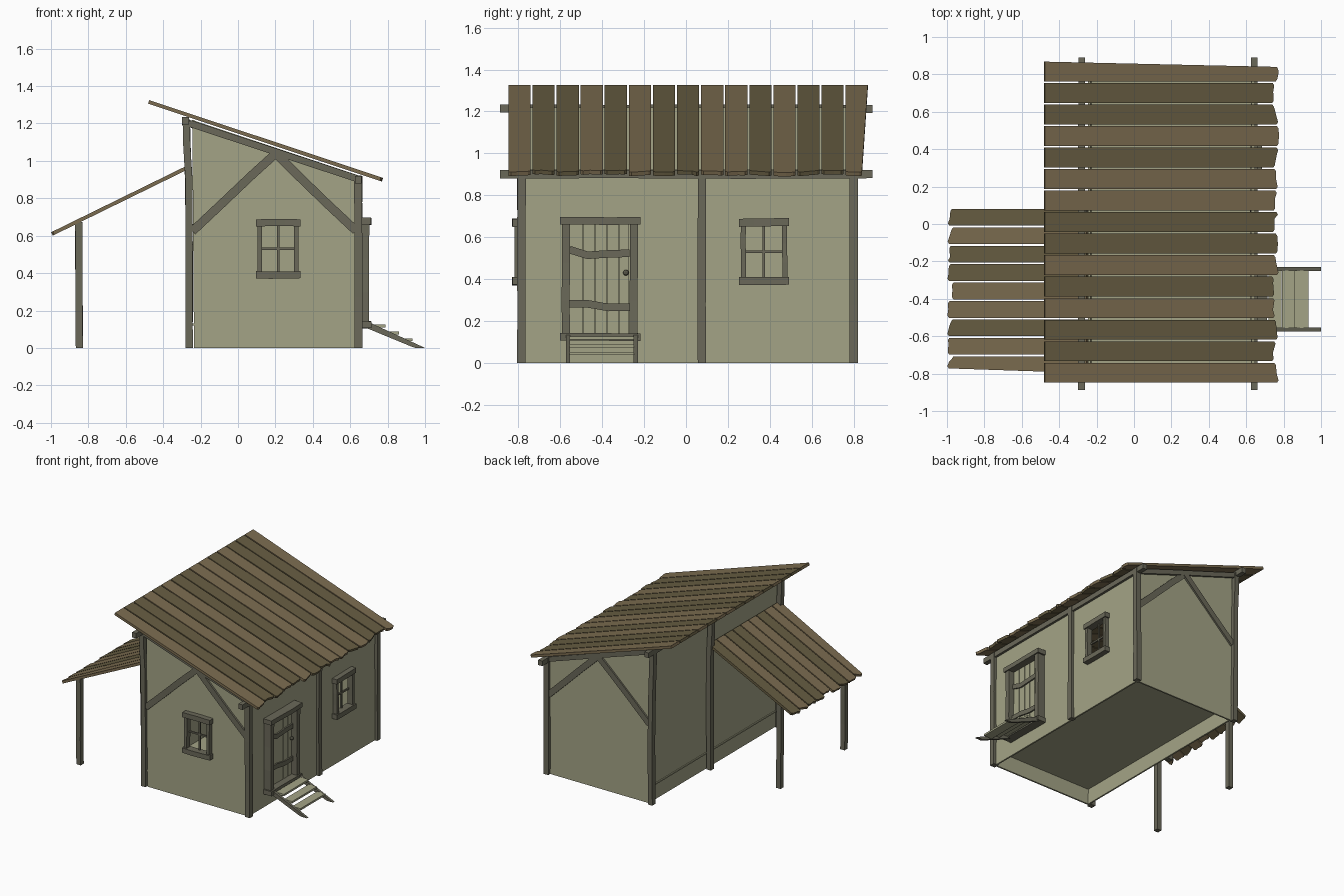
import bpy, bmesh, random
from mathutils import Vector as V

if "Cube" in bpy.data.objects:
    bpy.data.objects.remove(bpy.data.objects["Cube"])

random.seed(4)


def material(name, rgb):
    m = bpy.data.materials.new(name)
    m.diffuse_color = (*rgb, 1)
    m.use_nodes = True
    m.node_tree.nodes["Principled BSDF"].inputs["Base Color"].default_value = m.diffuse_color
    return m


WALL = material("plaster", (0.37, 0.37, 0.24))
BEAM = material("old_timber", (0.145, 0.14, 0.10))
DARK = material("roof_olive", (0.135, 0.11, 0.055))
LIGHT = material("roof_brown", (0.20, 0.15, 0.08))


def finish(name, bm, mat):
    bmesh.ops.recalc_face_normals(bm, faces=bm.faces)
    me = bpy.data.meshes.new(name)
    bm.to_mesh(me)
    bm.free()
    me.materials.append(mat)
    ob = bpy.data.objects.new(name, me)
    bpy.context.collection.objects.link(ob)
    return ob


def plate(name, pts, vec, mat):
    """Flat polygon extruded along vec."""
    bm = bmesh.new()
    a = [bm.verts.new(p) for p in pts]
    b = [bm.verts.new(V(p) + V(vec)) for p in pts]
    bm.faces.new(a)
    bm.faces.new(b)
    n = len(a)
    for i in range(n):
        bm.faces.new((a[i], a[(i + 1) % n], b[(i + 1) % n], b[i]))
    return finish(name, bm, mat)


def beam(name, pts, w, d, ref, mat=BEAM, wob=0.002):
    """Hewn beam swept through pts; w is its width along ref, d across it."""
    pts = [V(p) for p in pts]
    if len(pts) == 2 and wob:
        pts = [pts[0].lerp(pts[1], t) for t in (0, 0.3, 0.65, 1)]
    bm = bmesh.new()
    rings = []
    for i, p in enumerate(pts):
        t = (pts[min(i + 1, len(pts) - 1)] - pts[max(i - 1, 0)]).normalized()
        r = V(ref)
        r = (r - t * r.dot(t)).normalized()
        s = t.cross(r)
        j = r * random.uniform(-wob, wob) + s * random.uniform(-wob, wob)
        rings.append([bm.verts.new(p + j + r * a * w / 2 + s * b * d / 2)
                      for a, b in ((-1, -1), (1, -1), (1, 1), (-1, 1))])
    for a, b in zip(rings, rings[1:]):
        for k in range(4):
            bm.faces.new((a[k], a[(k + 1) % 4], b[(k + 1) % 4], b[k]))
    bm.faces.new(rings[0])
    bm.faces.new(rings[-1])
    return finish(name, bm, mat)


def cut(ob, x, y, z):
    """Cut a box-shaped opening given as axis ranges."""
    c = plate("cutter", [(x[0], y[0], z[0]), (x[1], y[0], z[0]), (x[1], y[1], z[0]), (x[0], y[1], z[0])],
              (0, 0, z[1] - z[0]), WALL)
    m = ob.modifiers.new("opening", 'BOOLEAN')
    m.object, m.operation, m.solver = c, 'DIFFERENCE', 'EXACT'
    bpy.context.view_layer.objects.active = ob
    bpy.ops.object.modifier_apply(modifier=m.name)
    bpy.data.objects.remove(c)


X, Y, Z = (1, 0, 0), (0, 1, 0), (0, 0, 1)
XL, XR, YF, YB = -0.245, 0.642, -0.787, 0.797
T = 0.012


def roof_z(x):
    return 1.325 - 0.333 * (x + 0.475)


def wall_z(x):
    return roof_z(x) - 0.03


# Walls and floor
def gable(y):
    return [(XL + 0.01, y, 0), (XR, y, 0), (XR, y, wall_z(XR)), (XL, y, wall_z(XL))]


front = plate("front_wall", gable(YF), (0, T, 0), WALL)
cut(front, (0.125, 0.31), (YF - 0.1, YF + 0.1), (0.40, 0.66))
plate("back_wall", gable(YB), (0, -T, 0), WALL)
right = plate("right_wall", [(XR, YF, 0), (XR, YB, 0), (XR, YB, wall_z(XR)), (XR, YF, wall_z(XR))], (-T, 0, 0), WALL)
cut(right, (XR - 0.1, XR + 0.1), (0.28, 0.465), (0.40, 0.66))
plate("left_wall", [(XL + 0.01, YF, 0), (XL + 0.01, YB, 0), (XL, YB, wall_z(XL)), (XL, YF, wall_z(XL))], (T, 0, 0), WALL)
plate("floor", [(XL, YF, 0.12), (XR, YF, 0.12), (XR, YB, 0.12), (XL, YB, 0.12)], (0, 0, 0.01), WALL)

# Wall posts; the tall left ones bend outward near the top
for n, y in (("front", -0.785), ("middle", 0.075), ("back", 0.8)):
    beam(n + "_right_post", [(0.643, y, 0), (0.643, y, 0.92)], 0.04, 0.042, Y)
    beam(n + "_left_post", [(-0.262, y, 0), (-0.262, y, 0.5), (-0.264, y, 0.9), (-0.272, y, 1.08), (-0.276, y, 1.22)],
         0.04, 0.038, Y)

# Wall plates along the eaves, rafters and gable braces
beam("upper_eave_beam", [(-0.28, -0.887, 1.212), (-0.28, 0.89, 1.212)], 0.04, 0.036, Z)
beam("lower_eave_beam", [(0.643, -0.887, 0.9), (0.643, 0.89, 0.9)], 0.04, 0.036, Z)
for n, y in (("front", YF), ("back", YB)):
    beam(n + "_rafter", [(-0.26, y, roof_z(-0.26) - 0.052), (0.63, y, roof_z(0.63) - 0.052)], 0.034, 0.036, Y)
    beam(n + "_left_brace", [(0.205, y, 1.045), (-0.245, y, 0.625)], 0.028, 0.046, Y)
    beam(n + "_right_brace", [(0.195, y, 1.045), (0.63, y, 0.625)], 0.028, 0.046, Y)


# Plank roofs with ragged lower ends
def planks(name, colours, y0, pitch, x_in, x_out, height, skew_first=0.0, skew_last=0.0):
    sign = 1 if x_out > x_in else -1
    slope = height(1) - height(0)
    down = V((slope, 0, -1)).normalized() * 0.02
    for i, c in enumerate(colours):
        a, b = y0 + i * pitch, y0 + (i + 1) * pitch - 0.009
        ao = a + (skew_first if i == 0 else 0)
        bo = b - (skew_last if i == len(colours) - 1 else 0)
        e = [x_out + sign * random.uniform(-0.012, 0.016) for _ in range(2)]
        m = a + pitch * random.uniform(0.3, 0.65)
        outline = [(x_in, a), (e[0] - sign * 0.008, ao), (e[0], ao + 0.012),
                   ((e[0] + e[1]) / 2 - sign * random.uniform(-0.004, 0.01), m),
                   (e[1], bo - 0.012), (e[1] - sign * 0.008, bo), (x_in, b)]
        plate(f"{name}_{i + 1}", [(x, y, height(x)) for x, y in outline], down, LIGHT if c == "L" else DARK)


planks("roof_plank", "LDDLDLDDLLDLDDL", -0.848, 0.115, -0.475, 0.757, roof_z, skew_last=0.028)
planks("lean_to_plank", "LLDLLDDLD", -0.797, 0.0985, -0.255, -0.985, lambda x: 0.983 + 0.49 * (x + 0.255), skew_first=0.025)

# Lean-to posts
for n, y in (("front", -0.75), ("back", 0.045)):
    beam("lean_to_" + n + "_post", [(-0.85, y, 0), (-0.85, y, 0.672)], 0.038, 0.038, Y)


# Windows, mapped from wall coordinates (along, up, outward)
def window(name, c, at, along, out):
    z = 0.53
    for n, v in (("sill", 0.39), ("lintel", 0.67)):
        beam(f"{name}_{n}", [at(c - 0.12, v, 0.012), at(c + 0.12, v, 0.012)], 0.06, 0.038, out)
    for n, s in (("left", -1), ("right", 1)):
        beam(f"{name}_{n}_jamb", [at(c + s * 0.098, 0.4, 0.01), at(c + s * 0.098, 0.66, 0.01)], 0.044, 0.024, out)
    beam(name + "_mullion", [at(c, 0.4, -0.004), at(c, 0.66, -0.004)], 0.012, 0.012, out, wob=0)
    beam(name + "_crossbar", [at(c - 0.09, z, -0.004), at(c + 0.09, z, -0.004)], 0.012, 0.012, out, wob=0)


window("front_window", 0.215, lambda u, v, o: (u, YF - o, v), X, Y)
window("side_window", 0.372, lambda u, v, o: (XR + o, u, v), Y, X)

# Door frame, planks, wavy battens and knob
for n, z, d in (("lintel", 0.678, 0.036), ("threshold", 0.123, 0.036)):
    beam("door_" + n, [(0.676, -0.602, z), (0.676, -0.218, z)], 0.072, d, X)
for n, y in (("left", -0.574), ("right", -0.25)):
    beam(f"door_{n}_jamb", [(0.67, y, 0.14), (0.67, y, 0.662)], 0.062, 0.038, X)
ys = [-0.556, -0.49, -0.432, -0.375, -0.318, -0.268]
for i, (a, b) in enumerate(zip(ys, ys[1:])):
    plate(f"door_plank_{i + 1}", [(0.642, a, 0.14), (0.642, b - 0.004, 0.14), (0.642, b - 0.004, 0.662), (0.642, a, 0.662)],
          (0.014, 0, 0), WALL)
for n, z in (("upper", 0.527), ("lower", 0.268)):
    s = 1 if n == "lower" else -1
    beam(f"door_{n}_batten", [(0.66, -0.556, z + 0.012), (0.66, -0.47, z + 0.012 * s), (0.66, -0.37, z - 0.006),
                              (0.66, -0.27, z - 0.004)], 0.016, 0.036, X)
bm = bmesh.new()
bmesh.ops.create_icosphere(bm, subdivisions=2, radius=0.014)
bmesh.ops.translate(bm, verts=bm.verts, vec=(0.668, -0.287, 0.43))
finish("door_knob", bm, BEAM)

# Entrance steps
for n, y in (("left", -0.574), ("right", -0.25)):
    plate(f"step_{n}_stringer", [(0.69, y, 0.142), (0.69, y, 0.105), (0.925, y, 0.008), (0.95, y, 0), (1.0, y, 0)],
          (0, 0.02, 0), BEAM)
for i, (x, z) in enumerate(((0.718, 0.123), (0.79, 0.086), (0.862, 0.049))):
    plate(f"tread_{i + 1}", [(x, -0.556, z - 0.013), (x + 0.07, -0.556, z - 0.013), (x + 0.07, -0.248, z - 0.013),
                             (x, -0.248, z - 0.013)], (0, 0, 0.015), WALL)
